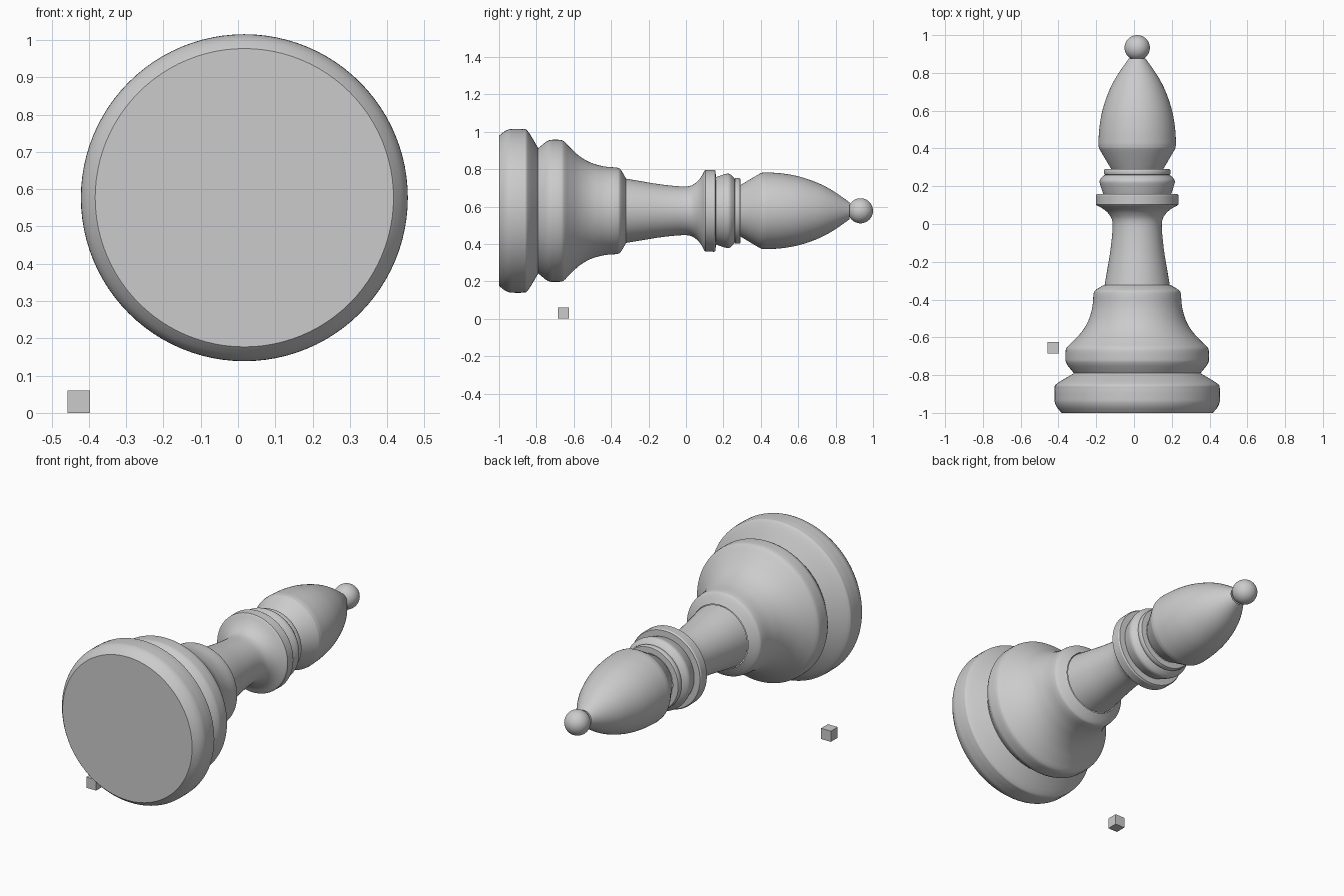
import bpy, bmesh, math

if "Cube" in bpy.data.objects:
    bpy.data.objects.remove(bpy.data.objects["Cube"])

CX, CZ = 0.017, 0.577   # axis of the lying piece, parallel to y
SIDES = 96


def curve(points, steps=5):
    """Smooth Catmull-Rom path through (y, radius) points."""
    p = [points[0]] + points + [points[-1]]
    out = []
    for i in range(1, len(p) - 2):
        a, b, c, d = p[i - 1:i + 3]
        for s in range(steps):
            t = s / steps
            out.append(tuple(0.5 * (2 * b[k] + (c[k] - a[k]) * t
                       + (2 * a[k] - 5 * b[k] + 4 * c[k] - d[k]) * t ** 2
                       + (3 * b[k] - a[k] - 3 * c[k] + d[k]) * t ** 3) for k in (0, 1)))
    return out + [points[-1]]


def lathe(name, profile, angle=30):
    bm = bmesh.new()
    rings = []
    for y, r in profile:
        if r < 1e-5:
            rings.append([bm.verts.new((CX, y, CZ))] * SIDES)
        else:
            rings.append([bm.verts.new((CX + r * math.cos(2 * math.pi * j / SIDES), y,
                                        CZ + r * math.sin(2 * math.pi * j / SIDES)))
                          for j in range(SIDES)])
    for lo, hi in zip(rings, rings[1:]):
        for j in range(SIDES):
            k = (j + 1) % SIDES
            bm.faces.new(list(dict.fromkeys((lo[j], hi[j], hi[k], lo[k]))))
    mesh = bpy.data.meshes.new(name)
    bm.to_mesh(mesh)
    bm.free()
    ob = bpy.data.objects.new(name, mesh)
    bpy.context.collection.objects.link(ob)
    bpy.ops.object.select_all(action='DESELECT')
    ob.select_set(True)
    bpy.context.view_layer.objects.active = ob
    bpy.ops.object.shade_smooth_by_angle(angle=math.radians(angle))
    return ob


# Wide foot disc with rounded rim
lathe("base", [(-1, 0), (-1, 0.40)]
      + curve([(-0.995, 0.405), (-0.97, 0.425), (-0.945, 0.436), (-0.92, 0.438),
               (-0.87, 0.437), (-0.845, 0.425), (-0.79, 0.335)], 4))

# Second tier sweeping up to a shoulder
lathe("skirt", [(-0.79, 0.335)]
      + curve([(-0.75, 0.368), (-0.73, 0.378), (-0.71, 0.38), (-0.67, 0.379), (-0.65, 0.37),
               (-0.62, 0.339), (-0.57, 0.293), (-0.515, 0.26), (-0.46, 0.242),
               (-0.42, 0.235), (-0.37, 0.231), (-0.35, 0.221), (-0.322, 0.175)], 4))

# Tapering stem flaring into the collar
lathe("stem", curve([(-0.322, 0.172), (-0.25, 0.160), (-0.14, 0.142), (-0.035, 0.131),
                     (0.02, 0.133), (0.055, 0.152), (0.08, 0.18), (0.098, 0.213)]))
lathe("collar", [(0.098, 0.213), (0.103, 0.218), (0.15, 0.219), (0.158, 0.214),
                 (0.16, 0.18)])

# Two slim rings under the head
lathe("neck_ring", [(0.16, 0.18)]
      + curve([(0.165, 0.182), (0.205, 0.195), (0.225, 0.199), (0.24, 0.193), (0.258, 0.175)], 3)
      + [(0.26, 0.168)])
lathe("thin_ring", [(0.26, 0.168), (0.262, 0.174), (0.27, 0.176), (0.283, 0.176),
                    (0.29, 0.172), (0.292, 0.14)])

# Pointed head and ball finial
lathe("head", [(0.292, 0.138)]
      + curve([(0.30, 0.143), (0.39, 0.196), (0.412, 0.204), (0.44, 0.205), (0.52, 0.199),
               (0.61, 0.182), (0.71, 0.147), (0.79, 0.104), (0.875, 0.045)]))
lathe("finial", [(0.933 - 0.067 * math.cos(math.pi * i / 24),
                  0.067 * math.sin(math.pi * i / 24)) for i in range(25)])

# Small loose cube on the floor
bpy.ops.mesh.primitive_cube_add(size=0.06, location=(-0.427, -0.655, 0.03))
bpy.context.object.name = "small_cube"
